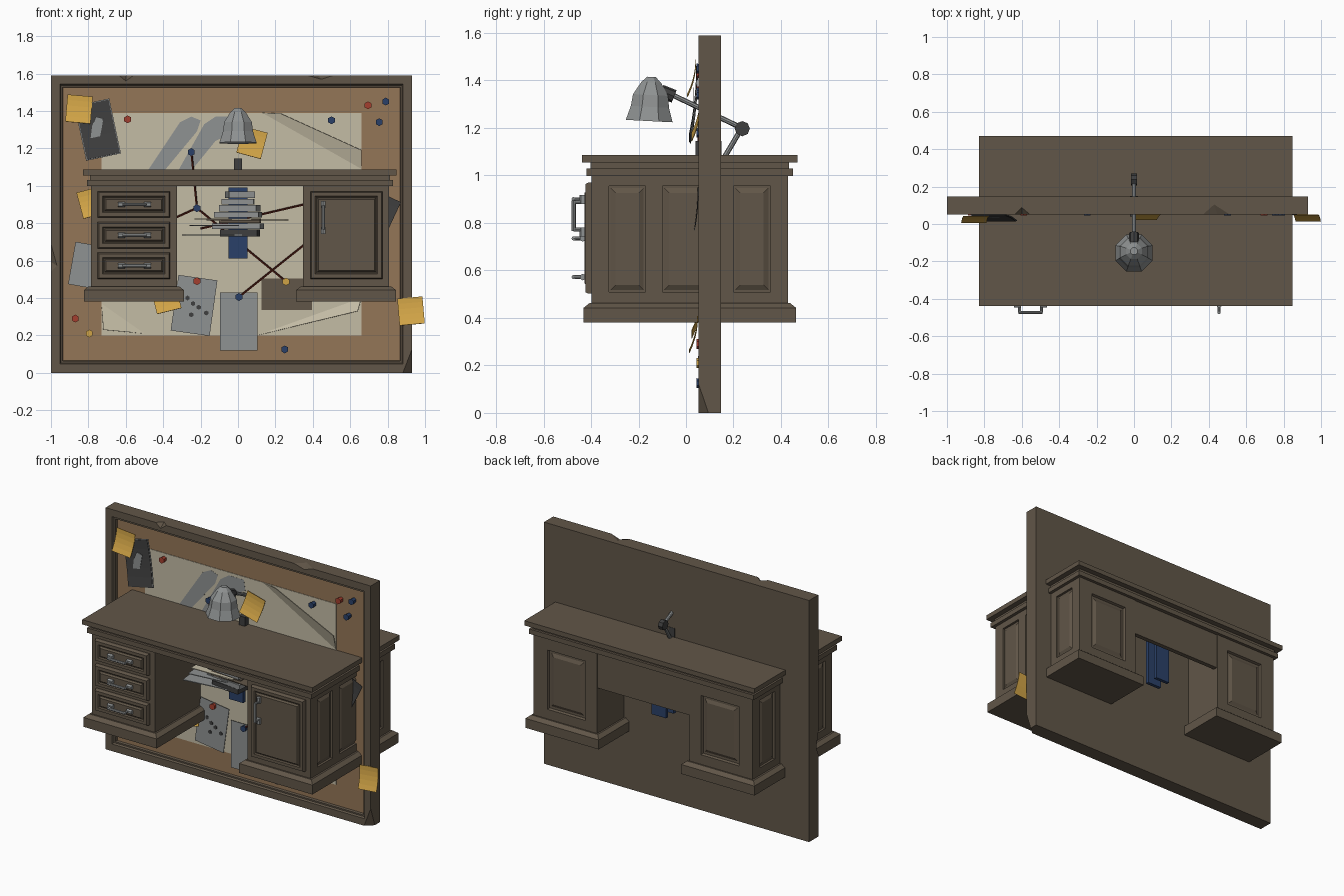
import bpy, bmesh, math, random
from mathutils import Vector, Matrix

if "Cube" in bpy.data.objects:
    bpy.data.objects.remove(bpy.data.objects["Cube"])
random.seed(4)

def mat(name, r, g, b):
    m = bpy.data.materials.new(name)
    m.diffuse_color = [((c / 255 + 0.055) / 1.055) ** 2.4 for c in (r, g, b)] + [1]
    m.use_nodes = True
    m.node_tree.nodes["Principled BSDF"].inputs["Base Color"].default_value = m.diffuse_color
    return m

wood = mat("dark wood", 97, 86, 72)
cork = mat("cork", 148, 118, 87)
paper = mat("map paper", 196, 188, 165)
grey = mat("grey metal and paper", 143, 146, 146)
dark = mat("charcoal", 62, 62, 62)
yellow = mat("note yellow", 208, 163, 70)
blue = mat("navy blue", 42, 64, 104)
red = mat("pin red", 164, 62, 46)
string = mat("string red", 88, 32, 22)
CX, CY = 0.0105, 0.016          # desk centre

def finish(bm, name, *mats):
    bmesh.ops.recalc_face_normals(bm, faces=bm.faces)
    me = bpy.data.meshes.new(name)
    bm.to_mesh(me)
    bm.free()
    ob = bpy.data.objects.new(name, me)
    bpy.context.collection.objects.link(ob)
    for m in mats:
        me.materials.append(m)
    return ob

def box(name, lo, hi, m, normal=None, steps=(), m2=None, rot=0):
    """Box; the face along `normal` gets a chain of (inset, depth) steps."""
    bm = bmesh.new()
    lo, hi = Vector(lo), Vector(hi)
    bmesh.ops.create_cube(bm, size=1, matrix=Matrix.Translation((lo + hi) / 2)
                          @ Matrix.Rotation(rot, 4, 'Z') @ Matrix.Diagonal((*(hi - lo), 1)))
    bm.normal_update()
    if normal:
        f = max(bm.faces, key=lambda q: q.normal.dot(Vector(normal)))
        for t, d in steps:
            bmesh.ops.inset_region(bm, faces=[f], thickness=t, depth=d, use_even_offset=True)
        if m2:
            f.material_index = 1
    return finish(bm, name, m, *([m2] if m2 else []))

def rod(name, a, b, r, m, n=8, r2=None):
    a, b = Vector(a), Vector(b)
    bm = bmesh.new()
    q = (b - a).to_track_quat('Z', 'Y').to_matrix().to_4x4()
    bmesh.ops.create_cone(bm, cap_ends=True, segments=n, radius1=r, radius2=r if r2 is None else r2,
                          depth=(b - a).length, matrix=Matrix.Translation((a + b) / 2) @ q)
    return finish(bm, name, m)

def flat(name, pts, y, m, t=0.003):
    """Thin plate from an x-z outline."""
    bm = bmesh.new()
    f = bm.faces.new([bm.verts.new((x, y, z)) for x, z in pts])
    r = bmesh.ops.extrude_face_region(bm, geom=[f])
    bmesh.ops.translate(bm, vec=(0, -t, 0), verts=[v for v in r["geom"] if isinstance(v, bmesh.types.BMVert)])
    return finish(bm, name, m)

def sheet(name, x, z, w, h, deg, m, y=0.07, curl=0.0):
    """Pinned sheet whose lower edge curls away from the board."""
    bm = bmesh.new()
    bmesh.ops.create_grid(bm, x_segments=1, y_segments=5, size=0.5)
    a = math.radians(deg)
    for v in bm.verts:
        u, s = v.co.x * w, v.co.y * h
        v.co = (x + u * math.cos(a) - s * math.sin(a), y - curl * (0.5 - v.co.y) ** 2,
                z + u * math.sin(a) + s * math.cos(a))
    ob = finish(bm, name, m)
    ob.modifiers.new("thickness", 'SOLIDIFY').thickness = 0.003
    return ob

# Board: frame, stepped lip and cork in one mesh
board = box("pin_board", (-1, 0.052, 0), (0.93, 0.148, 1.59), wood, (0, -1, 0),
            [(0.047, 0), (0.006, -0.012), (0.009, 0), (0.003, -0.016)], cork)
# Chips knocked out of the frame
chips = [[(0.96, 0.03, -0.02), (0.93, 0.04, 0.16), (0.86, 0.04, -0.02), (0.94, 0.11, -0.02)],
         [(0.32, 0.04, 1.60), (0.56, 0.04, 1.60), (0.45, 0.04, 1.565), (0.42, 0.13, 1.60)],
         [(-0.66, 0.04, 1.60), (-0.53, 0.04, 1.60), (-0.6, 0.04, 1.55), (-0.6, 0.1, 1.60)],
         [(-1.01, 0.04, 0.5), (-1.01, 0.04, 0.78), (-0.95, 0.04, 0.56), (-1.01, 0.08, 0.6)]]
for pts in chips:
    bm = bmesh.new()
    bmesh.ops.convex_hull(bm, input=[bm.verts.new(p) for p in pts])
    c = finish(bm, "chip_cutter", wood)
    c.hide_render = True
    c.hide_set(True)
    b = board.modifiers.new("chip", 'BOOLEAN')
    b.operation, b.object, b.solver = 'DIFFERENCE', c, 'EXACT'

# Map with painted areas and folded corners
flat("map", [(-0.73, 0.2), (0.66, 0.2), (0.66, 1.39), (-0.73, 1.39)], 0.08, paper)
flat("map_area_left", [(-0.48, 1.085), (-0.39, 1.085), (-0.22, 1.29), (-0.2, 1.35), (-0.25, 1.37), (-0.31, 1.34)], 0.0765, grey, 0.001)
flat("map_area_right", [(-0.32, 1.08), (-0.25, 1.08), (-0.12, 1.24), (0, 1.3), (-0.01, 1.37), (-0.12, 1.37), (-0.18, 1.33)], 0.0765, grey, 0.001)
for n, tri in {"fold_upper_right": [(0.13, 0.076, 1.39), (0.66, 0.076, 1.09), (0.66, 0.05, 1.19), (0.23, 0.06, 1.385)],
               "fold_lower_left": [(-0.73, 0.076, 0.37), (-0.5, 0.076, 0.21), (-0.72, 0.05, 0.23)],
               "fold_lower_right": [(0.66, 0.076, 0.4), (0.1, 0.076, 0.2), (0.64, 0.055, 0.33)]}.items():
    bm = bmesh.new()
    bm.faces.new([bm.verts.new(p) for p in tri])
    finish(bm, n, paper).modifiers.new("thickness", 'SOLIDIFY').thickness = 0.003

# Pinned photos, documents and notes
sheet("photo_border", -0.75, 1.3, 0.19, 0.3, 12, grey, 0.05, 0.03)
sheet("photo", -0.75, 1.3, 0.18, 0.29, 12, dark, 0.046, 0.03)
flat("photo_figure", [(-0.79, 1.24), (-0.74, 1.25), (-0.73, 1.3), (-0.72, 1.36), (-0.76, 1.37), (-0.78, 1.32)], 0.034, grey)
sheet("photo_right", 0.77, 0.86, 0.14, 0.18, -25, dark, 0.052, 0.02)
sheet("document_left", -0.79, 0.57, 0.2, 0.23, -10, grey)
sheet("document_spotted", -0.235, 0.36, 0.21, 0.3, -8, grey, 0.068)
sheet("document_centre", 0.005, 0.275, 0.2, 0.31, 0, grey, 0.064)
sheet("document_brown", 0.26, 0.42, 0.27, 0.17, 0, wood, 0.072)
for i, (x, z) in enumerate([(-0.24, 0.37), (-0.21, 0.35), (-0.25, 0.31), (-0.17, 0.32), (-0.27, 0.4)]):
    rod(f"document_spot_{i}", (x, 0.068, z), (x, 0.062, z), 0.013, dark, 6)
for i, (x, z, a, y) in enumerate([(-0.85, 1.41, -5, 0.04), (0.075, 1.23, -15, 0.06), (-0.78, 0.91, 15, 0.065),
                                  (-0.385, 0.4, 14, 0.06), (0.925, 0.33, 5, 0.05)]):
    sheet(f"sticky_note_{i}", x, z, 0.135, 0.145, a, yellow, y, 0.035)

# Push pins and strings
for i, (x, z, m) in enumerate([(-0.59, 1.355, red), (-0.25, 1.18, blue), (0.5, 1.35, blue), (0.755, 1.34, blue),
                               (0.79, 1.45, blue), (0.695, 1.43, red), (-0.22, 0.49, red), (-0.22, 0.88, blue),
                               (0.005, 0.405, blue), (-0.87, 0.29, red), (-0.795, 0.21, yellow),
                               (0.25, 0.125, blue), (0.257, 0.487, yellow)]):
    rod(f"push_pin_{i}", (x, 0.084, z), (x, 0.045, z), 0.016, m, 6, 0.021)
for i, (x1, z1, x2, z2) in enumerate([(-0.25, 1.18, -0.22, 0.88), (-0.22, 0.88, -0.55, 0.73), (0.257, 0.487, -0.22, 0.88),
                                      (0.005, 0.405, 0.55, 0.84), (-0.2, 0.77, 0.57, 0.95)]):
    rod(f"string_{i}", (x1, 0.055, z1), (x2, 0.055, z2), 0.006, string, 5)

# Desk top and mouldings
def slab(name, inset, z0, z1):
    box(name, (CX - 0.838 + inset, CY - 0.454 + inset, z0), (CX + 0.838 - inset, CY + 0.454 - inset, z1), wood)
slab("desk_top", 0, 1.055, 1.086)
slab("moulding_upper", 0.036, 1.03, 1.055)
slab("moulding_lower", 0.02, 0.998, 1.03)
box("modesty_panel", (-0.34, 0.395, 0.76), (0.36, 0.425, 1.0), wood)

# Pedestals: s = -1 left, 1 right, laid out from the desk centre
def span(s, a, b):
    return sorted((CX + s * a, CX + s * b))
for s, side in ((-1, "left"), (1, "right")):
    def part(name, a, b, y0, y1, z0, z1, *rest):
        x0, x1 = span(s, a, b)
        return box(f"{side}_{name}", (x0, y0, z0), (x1, y1, z1), wood, *rest)
    part("pedestal", 0.336, 0.782, -0.397, 0.43, 0.44, 1.0, (0, 1, 0),
         [(0.085, 0), (0.006, -0.015), (0.014, 0), (0.02, 0.01)])
    part("base", 0.3, 0.834, -0.432, 0.464, 0.38, 0.442, (0, 0, 1), [(0.025, 0.02)])
    out = (s, 0, 0)
    for n, y0, y1 in (("front", -0.397, -0.325), ("mid_front", -0.17, -0.1), ("mid_rear", 0.132, 0.2), ("rear", 0.355, 0.43)):
        part("stile_" + n, 0.78, 0.797, y0, y1, 0.44, 1.0)
    part("rail_top", 0.78, 0.797, -0.39, 0.42, 0.955, 1.0)
    part("rail_bottom", 0.78, 0.797, -0.39, 0.42, 0.44, 0.51)
    for n, y0, y1 in (("front", -0.325, -0.17), ("middle", -0.1, 0.132), ("rear", 0.2, 0.355)):
        part("side_panel_" + n, 0.78, 0.783, y0 + 0.008, y1 - 0.008, 0.518, 0.947, out, [(0.02, 0.011)])

# Drawers, door and handles
def handle(name, c, axis):
    c, axis = Vector(c), Vector(axis)
    e = Vector((0, -0.045, 0))
    for k in (-1, 1):
        p = c + axis * 0.058 * k
        rod(f"{name}_post_{k}", p, p + e, 0.008, grey, 8)
        rod(f"{name}_foot_{k}", c + axis * 0.088 * k + e * 0.15, c + axis * 0.05 * k + e * 0.15, 0.014, grey, 6)
    rod(f"{name}_bar", c + e - axis * 0.064, c + e + axis * 0.064, 0.009, grey, 8)
front = [(0.006, 0.014), (0.02, 0), (0.006, -0.007), (0.004, 0), (0.008, 0.011)]
for i, z in enumerate((0.9, 0.735, 0.572)):
    box(f"drawer_{i}", (-0.75, -0.41, z - 0.07), (-0.364, -0.39, z + 0.07), wood, (0, -1, 0), front)
    handle(f"drawer_handle_{i}", (-0.553, -0.428, z), (1, 0, 0))
box("door", (0.387, -0.41, 0.502), (0.773, -0.39, 0.97), wood, (0, -1, 0), front)
handle("door_handle", (0.455, -0.428, 0.83), (0, 0, 1))

# Desk lamp: bell shade, joints and arms
bm = bmesh.new()
prof = [(0.09, 0.012), (0.107, 0), (0.087, 0.06), (0.08, 0.11), (0.045, 0.163), (0.02, 0.186)]
rings = [[bm.verts.new((r * math.cos(math.pi * (k + 0.5) / 4), r * math.sin(math.pi * (k + 0.5) / 4), z))
          for k in range(8)] for r, z in prof]
for a, b in zip(rings, rings[1:]):
    for k in range(8):
        bm.faces.new((a[k], a[(k + 1) % 8], b[(k + 1) % 8], b[k]))
bm.faces.new(rings[0])
bm.faces.new(rings[-1])
shade = finish(bm, "lamp_shade", grey)
shade.location = (0, -0.155, 1.229)
shade.rotation_euler.x = math.radians(-3)
rod("lamp_neck", (0, -0.105, 1.355), (0, -0.05, 1.333), 0.028, dark, 8)
rod("lamp_upper_arm", (0, -0.07, 1.345), (0, 0.235, 1.2), 0.011, grey)
rod("lamp_elbow", (-0.016, 0.237, 1.197), (0.016, 0.237, 1.197), 0.032, dark)
rod("lamp_lower_arm", (0, 0.235, 1.2), (0, 0.14, 1.04), 0.011, grey)
box("lamp_foot", (-0.022, 0.04, 1.08), (0.022, 0.15, 1.145), dark)

# Clutter in the kneehole: stacked books, loose sheets and upright folders
for i, (x, w, z, t, m) in enumerate([(0.01, 0.2, 0.73, 0.035, dark), (0, 0.26, 0.768, 0.03, grey), (0.01, 0.22, 0.8, 0.025, wood),
                                     (0, 0.24, 0.83, 0.03, grey), (0.01, 0.2, 0.862, 0.035, grey), (0, 0.17, 0.9, 0.03, grey),
                                     (0.01, 0.14, 0.935, 0.035, grey)]):
    box(f"book_{i}", (x - w / 2, -0.14, z), (x + w / 2, 0.04, z + t), m, rot=random.uniform(-0.15, 0.15))
for i, (x, w, z, m) in enumerate([(-0.14, 0.3, 0.735, grey), (-0.1, 0.3, 0.785, grey), (0.05, 0.42, 0.815, wood), (-0.08, 0.3, 0.82, paper)]):
    box(f"loose_sheet_{i}", (x - w / 2, -0.16, z), (x + w / 2, 0.03, z + 0.005), m, rot=random.uniform(-0.2, 0.2))
for i, y in enumerate((-0.02, 0.18, 0.26)):
    box(f"folder_{i}", (-0.052, y, 0.612), (0.052, y + 0.022, 0.99), blue)
